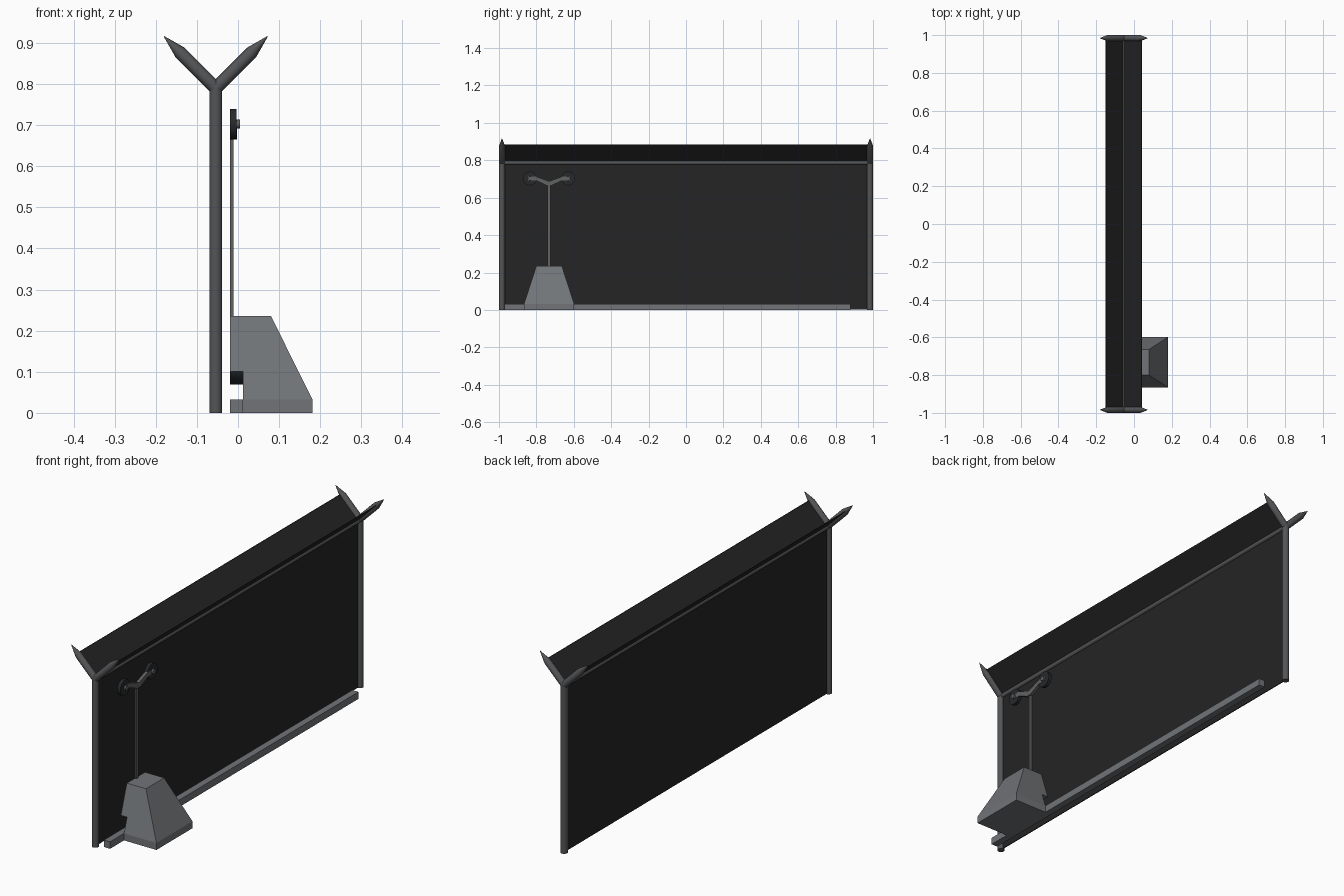
import bpy, bmesh, math
from mathutils import Vector

if "Cube" in bpy.data.objects:
    bpy.data.objects.remove(bpy.data.objects["Cube"])


def material(name, c):
    m = bpy.data.materials.new(name)
    m.diffuse_color = (*c, 1)
    m.use_nodes = True
    m.node_tree.nodes["Principled BSDF"].inputs["Base Color"].default_value = m.diffuse_color
    return m


BLACK = material("panel black", (0.018, 0.018, 0.018))
POST = material("post grey", (0.088, 0.09, 0.094))
STEEL = material("carriage grey", (0.165, 0.175, 0.185))
ROD = material("rod grey", (0.12, 0.122, 0.122))
RUBBER = material("wheel black", (0.02, 0.022, 0.024))


def finish(bm, name, mat, smooth=False):
    bmesh.ops.recalc_face_normals(bm, faces=bm.faces)
    me = bpy.data.meshes.new(name)
    bm.to_mesh(me)
    bm.free()
    me.materials.append(mat)
    ob = bpy.data.objects.new(name, me)
    bpy.context.collection.objects.link(ob)
    if smooth:
        bpy.ops.object.select_all(action='DESELECT')
        ob.select_set(True)
        bpy.context.view_layer.objects.active = ob
        bpy.ops.object.shade_smooth_by_angle(angle=math.radians(40))
    return ob


def loft(name, mat, loops, smooth=False):
    """Skin a list of equal-length point loops and cap both ends."""
    bm = bmesh.new()
    rings = [[bm.verts.new(p) for p in lp] for lp in loops]
    n = len(rings[0])
    for a, b in zip(rings, rings[1:]):
        for i in range(n):
            j = (i + 1) % n
            bm.faces.new((a[i], a[j], b[j], b[i]))
    bm.faces.new(rings[0])
    bm.faces.new(rings[-1])
    return finish(bm, name, mat, smooth)


def rect(x0, x1, y0, y1, z):
    return [(x0, y0, z), (x1, y0, z), (x1, y1, z), (x0, y1, z)]


def box(name, mat, x, y, z):
    return loft(name, mat, [rect(*x, *y, z[0]), rect(*x, *y, z[1])])


def rod(name, mat, a, b, r, tip=0.0, sides=12):
    """Round bar from a to b, its last part optionally drawn to a point."""
    a, b = Vector(a), Vector(b)
    d = (b - a).normalized()
    u = d.orthogonal().normalized()
    v = d.cross(u)
    steps = [(a, r), (b - d * tip, r)] + ([(b, 0.0008)] if tip else [])
    loops = [[c + (u * math.cos(t) + v * math.sin(t)) * k
              for t in (2 * math.pi * i / sides for i in range(sides))]
             for c, k in steps]
    return loft(name, mat, loops, True)


def extrude_x(name, mat, profile, x0, x1):
    return loft(name, mat, [[(x, y, z) for y, z in profile] for x in (x0, x1)])


CX, TOP = -0.054, 0.79

# Fence posts with two pointed arms each
for end in (-1, 1):
    y = 0.984 * end
    rod("post", POST, (CX, y, 0), (CX, y, TOP + 0.005), 0.016)
    for s in (-1, 1):
        rod("post_arm", POST, (CX, y, TOP), (CX + s * 0.126, y, 0.916), 0.016, tip=0.055)

# Top rail, wall panel and the two sloping wings
rod("top_rail", POST, (CX, -0.984, TOP - 0.003), (CX, 0.984, TOP - 0.003), 0.011)
box("wall_panel", BLACK, (CX - 0.002, CX + 0.002), (-0.984, 0.984), (0.002, TOP))
for s in (-1, 1):
    x1 = CX + s * 0.095
    prof = [(CX - 0.0015, TOP), (CX + 0.0015, TOP), (x1 + 0.0015, 0.885), (x1 - 0.0015, 0.885)]
    loft("wing_panel", BLACK, [[(x, y, z) for x, z in prof] for y in (-0.975, 0.975)])

# Ground track
box("track", STEEL, (-0.02, 0.012), (-0.97, 0.88), (0, 0.033))

# Tapered carriage with a slot over the track
YC = -0.732
carriage = loft("carriage", STEEL, [
    rect(-0.02, 0.181, YC - 0.134, YC + 0.134, 0),
    rect(-0.02, 0.181, YC - 0.134, YC + 0.134, 0.033),
    rect(-0.02, 0.08, YC - 0.068, YC + 0.068, 0.236)])
cutter = box("slot_cutter", STEEL, (-0.1, 0.012), (-1.2, -0.3), (-0.1, 0.101))
cutter.hide_render = True
cutter.hide_viewport = True
mod = carriage.modifiers.new("slot", 'BOOLEAN')
mod.object = cutter
mod.operation = 'DIFFERENCE'
mod.solver = 'EXACT'

# Roller inside the slot
rod("drive_roller", RUBBER, (-0.019, YC, 0.12), (0.013, YC, 0.12), 0.051, sides=20)

# Upright and forked head
box("upright", ROD, (-0.019, -0.011), (YC - 0.008, YC + 0.008), (0.23, 0.68))
half = [(0.012, 0.665), (0.07, 0.692), (0.112, 0.692), (0.112, 0.713), (0.068, 0.713), (0.0, 0.688)]
fork = [(YC + y, z) for y, z in half] + [(YC - y, z) for y, z in reversed(half[:-1])]
extrude_x("fork", ROD, fork, -0.018, -0.003)

# Guide wheels with hubs
for s in (-1, 1):
    y = YC + s * 0.102
    rod("guide_wheel", RUBBER, (-0.02, y, 0.703), (-0.004, y, 0.703), 0.037, sides=20)
    rod("wheel_hub", ROD, (-0.006, y, 0.703), (0.005, y, 0.703), 0.011)
